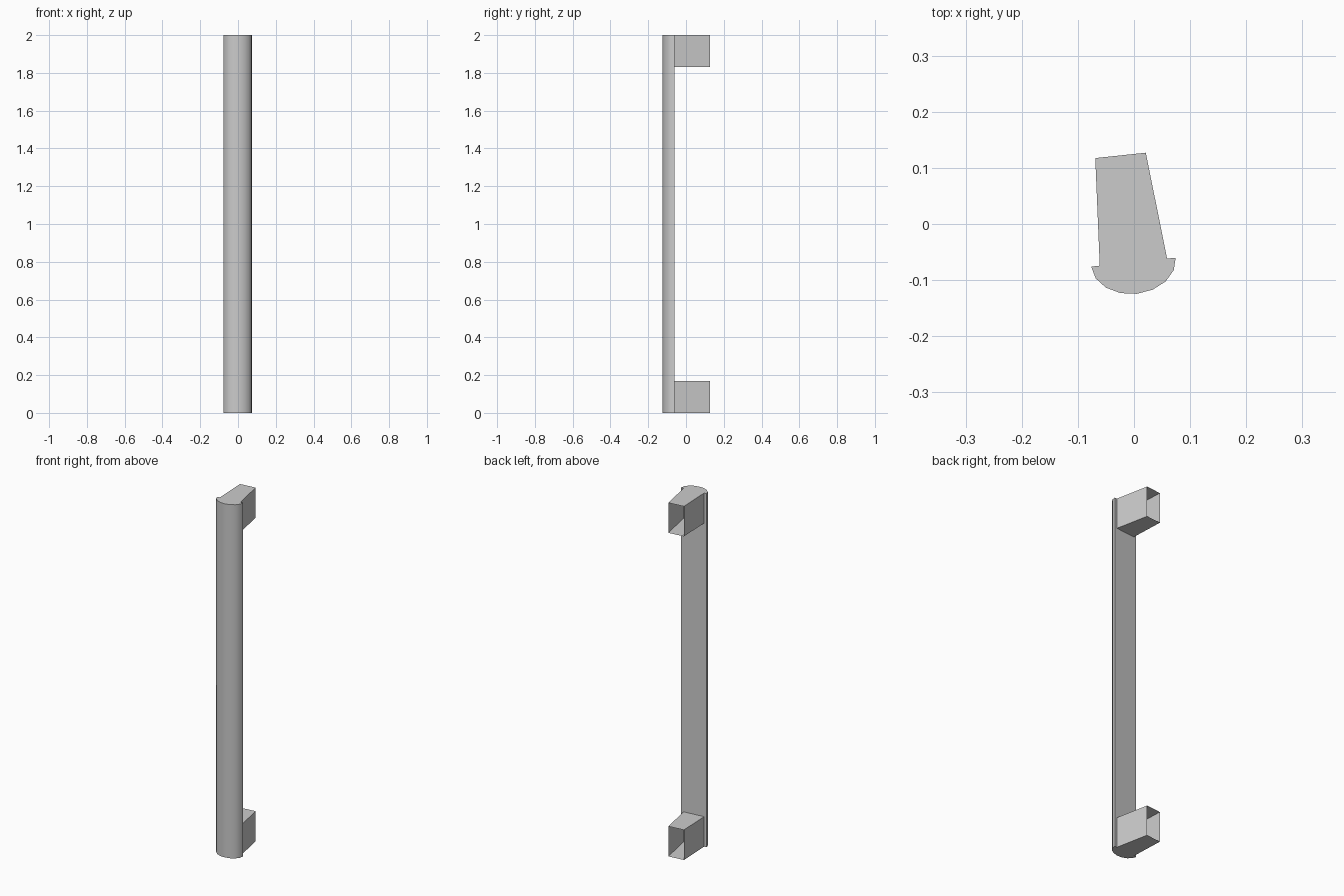
import bpy, bmesh
from math import radians, sin, cos, pi
from mathutils import Matrix, Vector

if "Cube" in bpy.data.objects:
    bpy.data.objects.remove(bpy.data.objects["Cube"])

# Shared seat plane: bar and brackets are turned about 6 degrees
CENTRE = Vector((-0.001, -0.068))
TURN = Matrix.Rotation(radians(6), 2)


def prism(name, pts, z0, z1, open_side=None):
    """Extrude an outline from z0 to z1, leaving out one side if asked."""
    bm = bmesh.new()
    low = [bm.verts.new((x, y, z0)) for x, y in pts]
    high = [bm.verts.new((x, y, z1)) for x, y in pts]
    bm.faces.new(low[::-1])
    bm.faces.new(high)
    n = len(pts)
    for i in range(n):
        if i != open_side:
            j = (i + 1) % n
            bm.faces.new((low[i], low[j], high[j], high[i]))
    mesh = bpy.data.meshes.new(name)
    bm.to_mesh(mesh)
    bm.free()
    obj = bpy.data.objects.new(name, mesh)
    bpy.context.collection.objects.link(obj)
    return obj


# Half-round grip bar with a flat back
SEGMENTS = 8
arc = [CENTRE + TURN @ Vector((0.0757 * cos(t), 0.0567 * sin(t)))
       for t in (pi + pi * i / SEGMENTS for i in range(SEGMENTS + 1))]
bar = prism("grip_bar", arc, 0, 2)
bpy.context.view_layer.objects.active = bar
bar.select_set(True)
bpy.ops.object.shade_smooth_by_angle(angle=radians(40))

# Tapered hollow brackets, open at the back
outline = [(-0.061, -0.0745), (0.059, -0.0617), (0.021, 0.127), (-0.069, 0.1175)]
for name, z in (("lower_bracket", 0), ("upper_bracket", 1.83)):
    prism(name, outline, z, z + 0.17, open_side=2)
